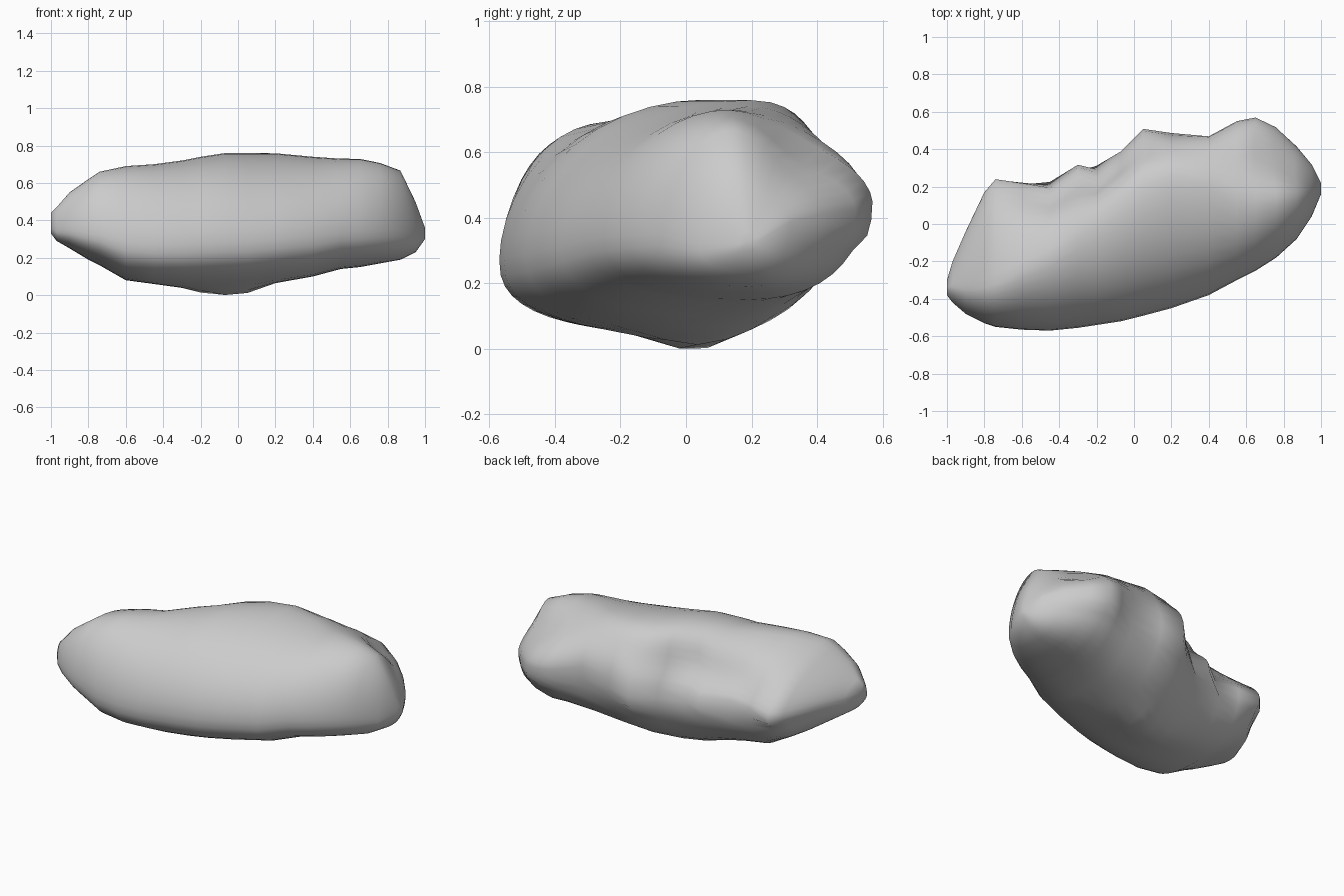
import bpy, bmesh, math
from mathutils import Vector

cube = bpy.data.objects.get("Cube")
if cube:
    bpy.data.objects.remove(cube, do_unlink=True)

# Stone colour
stone = bpy.data.materials.new("stone grey")
stone.use_nodes = True
colour = (0.6, 0.6, 0.6, 1)
stone.diffuse_color = colour
stone.node_tree.nodes["Principled BSDF"].inputs["Base Color"].default_value = colour

# Along the length: x, front y, back y, bottom z, top z, crest y, back lip z
STATIONS = [
    (-1, -.38, -.3, .33, .44, -.34, .39), (-.97, -.42, -.2, .29, .47, -.34, .39),
    (-.9, -.48, -.04, .25, .55, -.35, .39), (-.8, -.53, .17, .19, .62, -.34, .38),
    (-.74, -.55, .24, .16, .66, -.32, .38), (-.6, -.565, .23, .08, .69, -.25, .4),
    (-.45, -.57, .22, .06, .7, -.18, .41), (-.3, -.555, .33, .05, .72, -.07, .43),
    (-.2, -.54, .31, .05, .74, -.02, .44), (-.07, -.52, .4, .05, .76, .05, .46),
    (.05, -.49, .52, .05, .76, .12, .49), (.2, -.45, .5, .07, .76, .2, .5),
    (.4, -.38, .47, .1, .74, .19, .49), (.55, -.3, .55, .14, .73, .14, .46),
    (.65, -.25, .57, .15, .73, .13, .45), (.76, -.18, .52, .17, .71, .14, .43),
    (.87, -.08, .42, .19, .67, .15, .42), (.95, .04, .32, .23, .5, .17, .39),
    (1, .16, .22, .3, .36, .19, .33),
]
# Weathered hollows and the keel: centre, radius, push
DENTS = [
    ((.13, .42, .61), .15, (0, -.07, -.04)),
    ((-.04, .34, .58), .13, (0, -.05, -.03)),
    ((-.24, .25, .56), .15, (0, -.08, -.04)),
    ((-.5, .16, .5), .13, (0, -.05, -.03)),
    ((.78, .36, .6), .15, (-.02, -.03, -.05)),
    ((-.16, .03, .04), .15, (0, 0, -.037)),
    ((0, .03, .04), .15, (0, 0, -.037)),
]
SEGMENTS = 40


def power(v, n):
    return math.copysign(abs(v) ** (2 / n), v)


def section(x, front, back, low, high, crest, lip):
    """Slice with a low full belly, a sloping front face and a higher lip behind."""
    belly = low + (high - low) * .33
    keel = front + (back - front) * .55
    back_fullness = 1.6 + .9 * math.exp(-((x - .1) / .35) ** 2)
    points = []
    for i in range(SEGMENTS):
        a = math.tau * i / SEGMENTS
        c, s = math.cos(a), math.sin(a)
        if s > 0:
            n = back_fullness if c > 0 else 1.85
        else:
            n = 2.2 if c > 0 else 2.5
        c, s = power(c, n), power(s, n)
        middle = crest if s > 0 else keel
        y = middle + c * (back - middle if c > 0 else middle - front)
        waist = belly + (lip - belly) * (c + 1) / 2
        z = waist + s * (high - waist if s > 0 else waist - low)
        points.append(Vector((x, y, z)))
    return points


# Rock body
bm = bmesh.new()
rings = [[bm.verts.new(p) for p in section(*station)] for station in STATIONS]
for a, b in zip(rings, rings[1:]):
    for i in range(SEGMENTS):
        j = (i + 1) % SEGMENTS
        bm.faces.new((a[i], a[j], b[j], b[i]))
caps = [bm.faces.new(rings[0]), bm.faces.new(rings[-1])]
bmesh.ops.poke(bm, faces=caps)
bmesh.ops.recalc_face_normals(bm, faces=bm.faces)

# Even out the rear underside, then wear the hollows in
under = [v for v in bm.verts if v.co.z < .33 and abs(v.co.x) < .9 and v.co.y > .35 * v.co.x]
for _ in range(3):
    bmesh.ops.smooth_vert(bm, verts=under, factor=.5,
                          use_axis_x=False, use_axis_y=True, use_axis_z=False)
for v in bm.verts:
    for centre, radius, push in DENTS:
        d = (v.co - Vector(centre)).length / radius
        v.co += Vector(push) * math.exp(-d * d)
for f in bm.faces:
    f.smooth = True

mesh = bpy.data.meshes.new("rock")
bm.to_mesh(mesh)
bm.free()
mesh.materials.append(stone)
rock = bpy.data.objects.new("rock", mesh)
bpy.context.collection.objects.link(rock)
